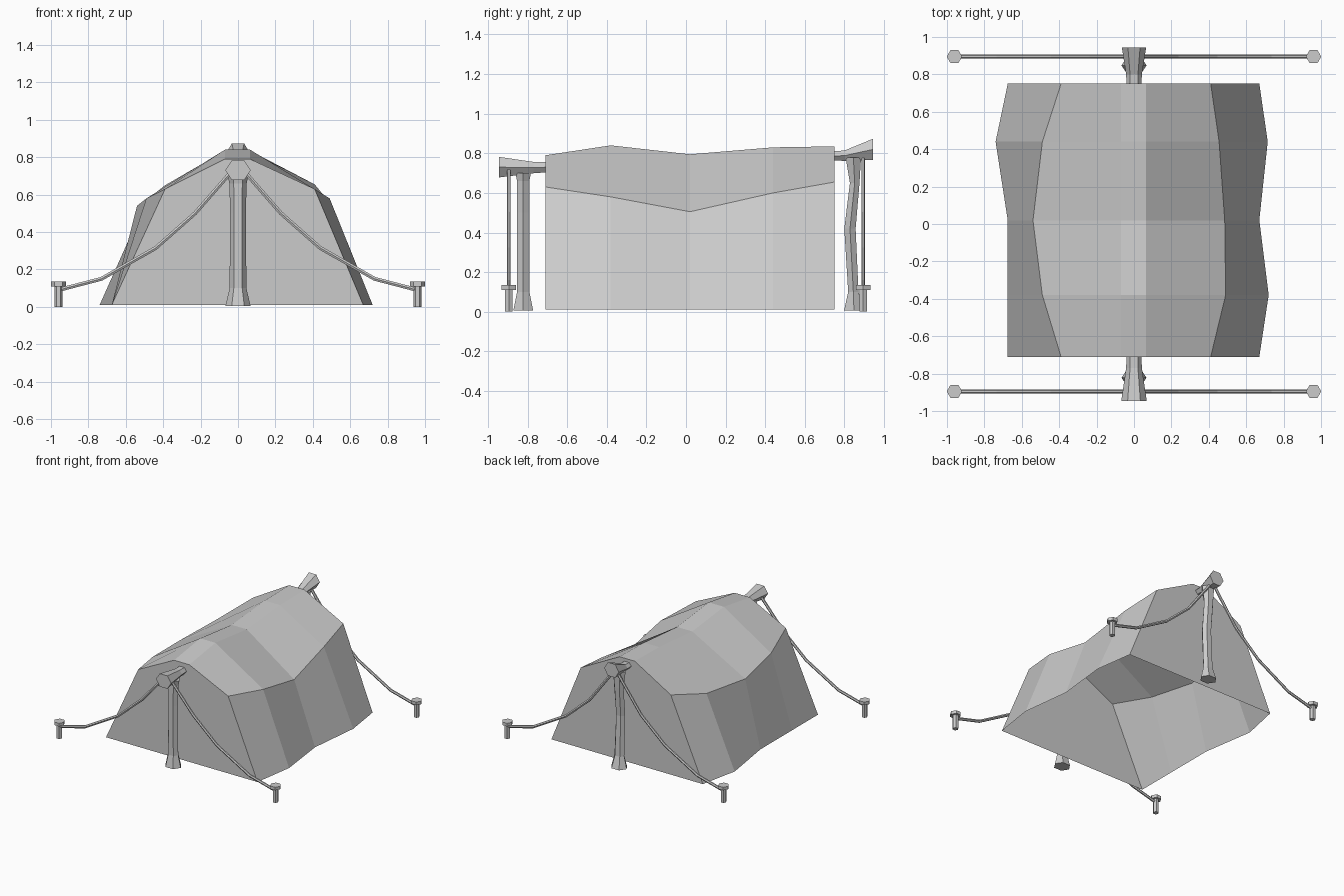
import bpy
import bmesh
import math
from mathutils import Vector

old = bpy.data.objects.get("Cube")
if old:
    bpy.data.objects.remove(old)

canvas_grey = bpy.data.materials.new("plain grey")
canvas_grey.use_nodes = True
GREY = (0.6, 0.6, 0.6, 1)
canvas_grey.diffuse_color = GREY
canvas_grey.node_tree.nodes["Principled BSDF"].inputs["Base Color"].default_value = GREY


def loft(name, rings, closed):
    """Skin a list of matching rings and cap both ends."""
    bm = bmesh.new()
    rows = [[bm.verts.new(p) for p in ring] for ring in rings]
    n = len(rows[0])
    for a, b in zip(rows, rows[1:]):
        for i in range(n if closed else n - 1):
            j = (i + 1) % n
            bm.faces.new((a[i], a[j], b[j], b[i]))
    bm.faces.new(rows[0])
    bm.faces.new(rows[-1][::-1])
    bmesh.ops.recalc_face_normals(bm, faces=bm.faces)
    mesh = bpy.data.meshes.new(name)
    bm.to_mesh(mesh)
    bm.free()
    mesh.materials.append(canvas_grey)
    obj = bpy.data.objects.new(name, mesh)
    bpy.context.collection.objects.link(obj)
    return obj


def hexagon(center, u, v):
    """Six points round a centre, with corners on the u axis."""
    c, u, v = Vector(center), Vector(u), Vector(v)
    return [c + u * math.cos(k * math.pi / 3) + v * math.sin(k * math.pi / 3)
            for k in range(6)]


# Canvas: each section is y, right base x, right fold (x, z), ridge z, left fold, left base
sections = [
    (-0.71, -0.675, (-0.39, 0.63), 0.79, (0.41, 0.63), 0.67),
    (-0.38, -0.675, (-0.49, 0.58), 0.84, (0.49, 0.58), 0.72),
    (0.02, -0.675, (-0.54, 0.54), 0.795, (0.485, 0.505), 0.67),
    (0.44, -0.74, (-0.49, 0.57), 0.83, (0.455, 0.60), 0.715),
    (0.75, -0.675, (-0.39, 0.65), 0.835, (0.41, 0.655), 0.67),
]
loft("tent_canvas", [
    [(rb, y, 0.01), (rf[0], y, rf[1]), (-0.07, y, top), (0.065, y, top),
     (lf[0], y, lf[1]), (lb, y, 0.01)]
    for y, rb, rf, top, lf, lb in sections], False)


# Ridge beam ends: y, centre z, half width, half height
def beam(name, stations):
    loft(name, [hexagon((0, y, z), (w, 0, 0), (0, 0, h))
                for y, z, w, h in stations], True)


beam("front_ridge_beam", [(-0.70, 0.73, 0.04, 0.03), (-0.77, 0.728, 0.042, 0.033),
                          (-0.945, 0.73, 0.068, 0.06)])
beam("back_ridge_beam", [(0.74, 0.787, 0.04, 0.027), (0.80, 0.788, 0.042, 0.03),
                         (0.945, 0.82, 0.065, 0.062)])


# Upright posts: z, centre y, half width, half depth
def post(name, stations):
    loft(name, [hexagon((0, y, z), (w, 0, 0), (0, d, 0))
                for z, y, w, d in stations], True)


post("front_post", [(0.005, -0.822, 0.067, 0.058), (0.10, -0.822, 0.045, 0.036),
                    (0.50, -0.822, 0.042, 0.036), (0.66, -0.822, 0.046, 0.036),
                    (0.70, -0.822, 0.055, 0.045)])
post("back_post", [(0.005, 0.848, 0.067, 0.058), (0.10, 0.845, 0.043, 0.03),
                   (0.42, 0.828, 0.04, 0.033), (0.65, 0.852, 0.042, 0.028),
                   (0.78, 0.845, 0.055, 0.045)])

# Guy ropes and pegs at all four corners
for end, y, top in (("front", -0.895, 0.74), ("back", 0.895, 0.78)):
    for side, s in (("left", 1), ("right", -1)):
        path = [(0.02, top), (0.23, 0.50), (0.44, 0.315), (0.73, 0.15), (0.96, 0.09)]
        rings = []
        for i, (x, z) in enumerate(path):
            a, b = path[max(i - 1, 0)], path[min(i + 1, len(path) - 1)]
            normal = Vector((s * (a[1] - b[1]), 0, b[0] - a[0])).normalized()
            rings.append(hexagon((s * x, y, z), (0, 0.01, 0), normal * 0.012))
        loft(f"{end}_{side}_rope", rings, True)
        loft(f"{end}_{side}_peg", [
            hexagon((s * 0.96, y, z), (r, 0, 0), (0, r, 0))
            for z, r in ((0, 0.022), (0.11, 0.022), (0.11, 0.041), (0.135, 0.041))], True)
